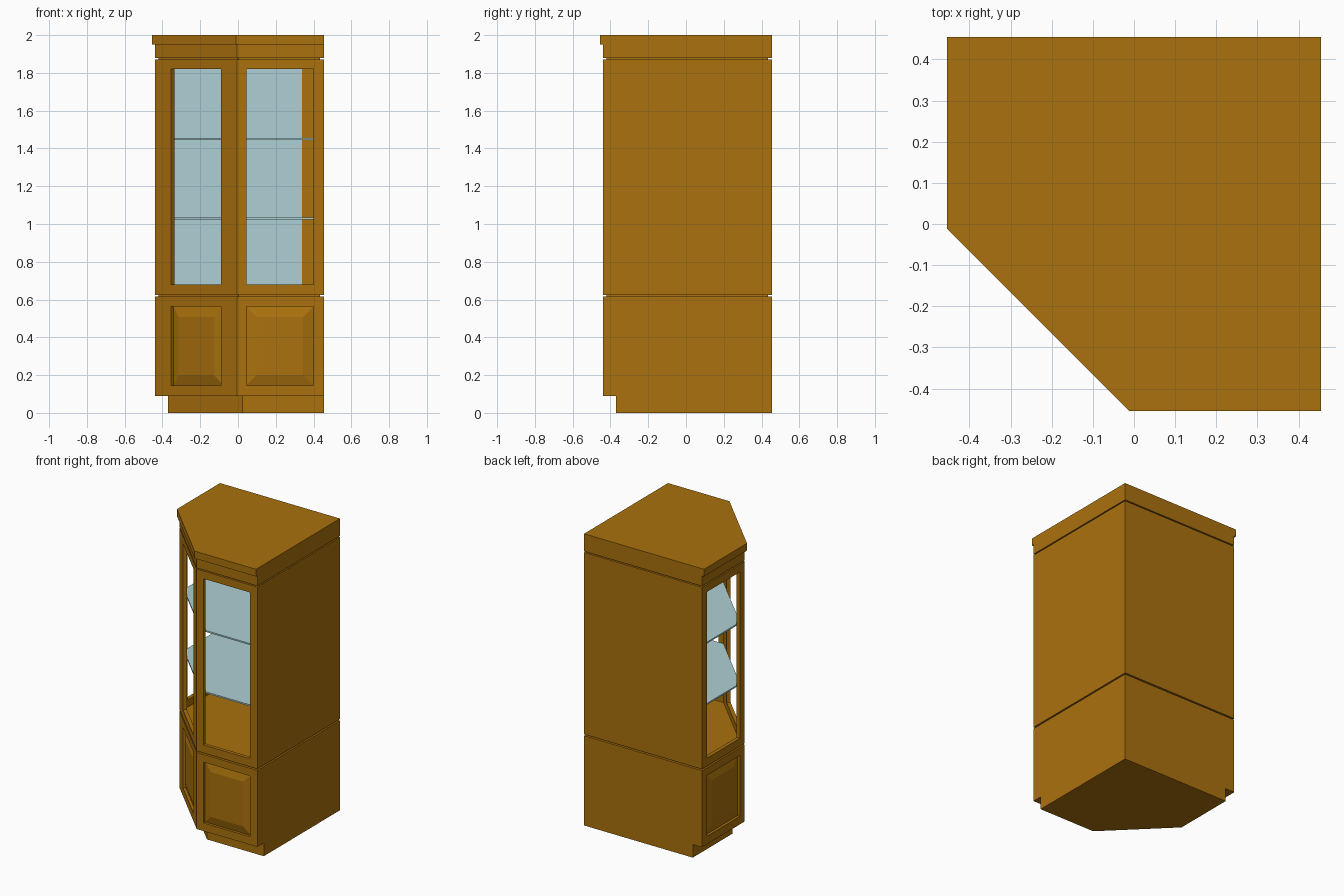
import bpy, bmesh, math
from mathutils import Vector

if "Cube" in bpy.data.objects:
    bpy.data.objects.remove(bpy.data.objects["Cube"])


def material(name, rgb):
    m = bpy.data.materials.new(name)
    m.diffuse_color = (*rgb, 1)
    m.use_nodes = True
    m.node_tree.nodes["Principled BSDF"].inputs["Base Color"].default_value = m.diffuse_color
    return m


WOOD = material("warm brown wood", (0.40, 0.165, 0.004))
GLASS = material("pale blue glass", (0.42, 0.63, 0.66))


def make(name, bm, mat):
    bmesh.ops.recalc_face_normals(bm, faces=bm.faces)
    me = bpy.data.meshes.new(name)
    bm.to_mesh(me)
    bm.free()
    me.materials.append(mat)
    ob = bpy.data.objects.new(name, me)
    bpy.context.collection.objects.link(ob)
    return ob


def plan(front=0.0, back=0.0):
    """Five-sided corner plan, inset on the show sides and on the wall sides."""
    l, b = -0.44 + front, 0.455 - back
    s = -0.445 + front * math.sqrt(2)
    return [(l, b), (l, s - l), (s - l, l), (b, l), (b, b)]


def prism(name, pts, z0, z1, mat=WOOD):
    bm = bmesh.new()
    f = bm.faces.new([bm.verts.new((x, y, z0)) for x, y in pts])
    top = bmesh.ops.extrude_face_region(bm, geom=[f])["geom"]
    bmesh.ops.translate(bm, vec=(0, 0, z1 - z0),
                        verts=[v for v in top if isinstance(v, bmesh.types.BMVert)])
    return make(name, bm, mat)


def loft(name, p, q, rects, closed, mat=WOOD):
    """Bridge nested rectangles (u0, u1, z0, z1, depth) on the wall from p to q."""
    p, q = Vector((*p, 0)), Vector((*q, 0))
    d = (q - p).normalized()
    inward = Vector((-d.y, d.x, 0))
    bm = bmesh.new()
    rings = []
    for u0, u1, z0, z1, dep in rects:
        rings.append([bm.verts.new(p + d * u + inward * dep + Vector((0, 0, z)))
                      for u, z in ((u0, z0), (u1, z0), (u1, z1), (u0, z1))])
    pairs = list(zip(rings, rings[1:]))
    if closed:
        pairs.append((rings[-1], rings[0]))
    else:
        bm.faces.new(rings[0])
        bm.faces.new(rings[-1])
    for a, b in pairs:
        for i in range(4):
            j = (i + 1) % 4
            bm.faces.new((a[i], a[j], b[j], b[i]))
    return make(name, bm, mat)


# plinth, core blocks (showing as grooves), frieze and cornice
prism("plinth", plan(0.07), 0, 0.09)
prism("lower_core", plan(0.02, 0.02), 0.09, 0.63)
prism("upper_ceiling", plan(0.02, 0.02), 1.85, 1.89)
prism("frieze", plan(), 1.88, 1.95)
prism("cornice", plan(-0.015), 1.95, 2.0)

# five sides: three show sides with window and raised panel, two plain walls
T = 0.025
LOW, HIGH = (0.09, 0.615), (0.625, 1.872)
pts = plan()
sides = [("left", 0.055, 0.05), ("diagonal", 0.12, 0.12), ("front", 0.05, 0.055),
         ("right", None, None), ("back", None, None)]
for i, (side, m0, m1) in enumerate(sides):
    p, q = pts[i], pts[(i + 1) % 5]
    n = (Vector(q) - Vector(p)).length
    if m0 is None:
        for part, (z0, z1) in (("lower", LOW), ("upper", HIGH)):
            loft(f"{side}_{part}_wall", p, q, [(0, n, z0, z1, 0), (0, n, z0, z1, T)], False)
        continue
    a, b = m0, n - m1
    # raised panel door
    z0, z1 = LOW
    loft(f"{side}_raised_panel", p, q,
         [(0, n, z0, z1, T), (0, n, z0, z1, 0), (a, b, 0.145, 0.562, 0),
          (a, b, 0.145, 0.562, 0.018),
          (a + 0.055, b - 0.055, 0.2, 0.507, 0.003)], False)
    # open window frame
    z0, z1 = HIGH
    loft(f"{side}_window_frame", p, q,
         [(0, n, z0, z1, 0), (a, b, 0.68, 1.82, 0),
          (a, b, 0.68, 1.82, T), (0, n, z0, z1, T)], True)

# glass panes lining the two inner walls
loft("back_pane", (0.34, 0.43), (-0.395, 0.43),
     [(0, 0.735, 0.68, 1.82, -0.001), (0, 0.735, 0.68, 1.82, 0.005)], False, GLASS)
loft("right_pane", (0.43, -0.395), (0.43, 0.34),
     [(0, 0.735, 0.68, 1.82, -0.001), (0, 0.735, 0.68, 1.82, 0.005)], False, GLASS)

# glass shelves
for k, z in enumerate((1.03, 1.45)):
    prism(f"glass_shelf_{k + 1}", plan(0.026, 0.032), z - 0.005, z + 0.005, GLASS)
